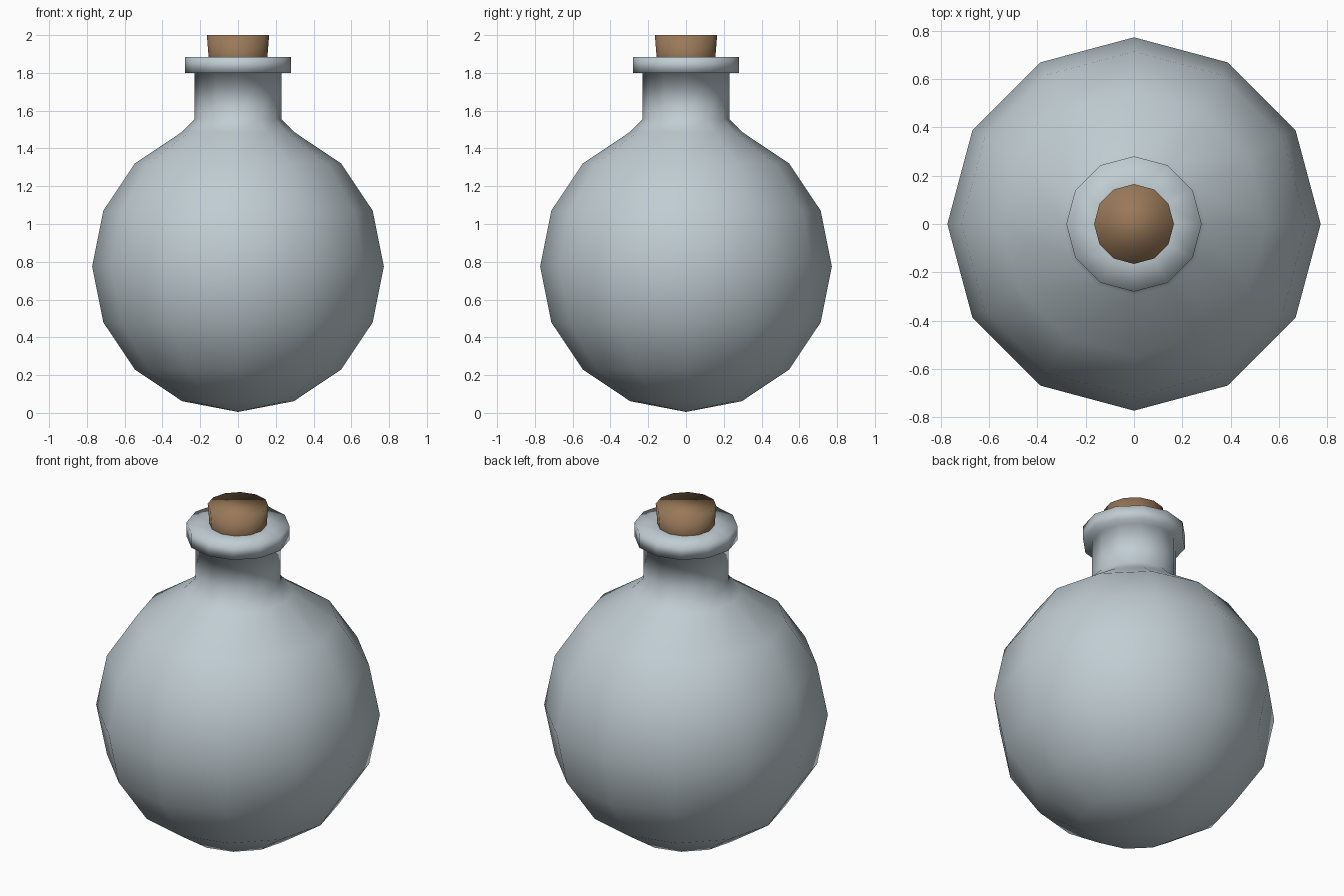
import bpy, bmesh, math

if "Cube" in bpy.data.objects:
    bpy.data.objects.remove(bpy.data.objects["Cube"])

SIDES = 12


def material(name, rgb):
    m = bpy.data.materials.new(name)
    m.diffuse_color = (*rgb, 1)
    m.use_nodes = True
    m.node_tree.nodes["Principled BSDF"].inputs["Base Color"].default_value = m.diffuse_color
    return m


def lathe(name, profile, mat):
    """Revolve (radius, z) points; zero radius makes a pole, open ends are capped."""
    bm = bmesh.new()
    rings = []
    for r, z in profile:
        if r == 0:
            rings.append([bm.verts.new((0, 0, z))] * SIDES)
        else:
            rings.append([bm.verts.new((r * math.cos(2 * math.pi * i / SIDES),
                                        r * math.sin(2 * math.pi * i / SIDES), z))
                          for i in range(SIDES)])
    for a, b in zip(rings, rings[1:]):
        for i in range(SIDES):
            j = (i + 1) % SIDES
            bm.faces.new(list(dict.fromkeys((a[i], a[j], b[j], b[i]))))
    for ring in (rings[0], rings[-1]):
        if len(set(ring)) > 1:
            bm.faces.new(ring)
    bmesh.ops.recalc_face_normals(bm, faces=bm.faces[:])
    for f in bm.faces:
        f.smooth = True
    mesh = bpy.data.meshes.new(name)
    bm.to_mesh(mesh)
    bm.free()
    mesh.materials.append(mat)
    obj = bpy.data.objects.new(name, mesh)
    bpy.context.collection.objects.link(obj)
    return obj


glass = material("pale glass", (0.53, 0.61, 0.65))
cork = material("cork brown", (0.32, 0.19, 0.10))

# Round flask body: sphere rings every 22.5 degrees, then neck and lip
R, CZ = 0.772, 0.775
body = [(0, 0.005)]
for k in range(1, 8):
    a = math.pi * k / 8
    body.append((R * math.sin(a), CZ - R * math.cos(a)))
body += [(0.23, 1.555), (0.23, 1.80), (0.28, 1.80), (0.28, 1.885), (0.15, 1.885)]
lathe("flask", body, glass)

# Tapered stopper
lathe("stopper", [(0.147, 1.78), (0.165, 2.0)], cork)
